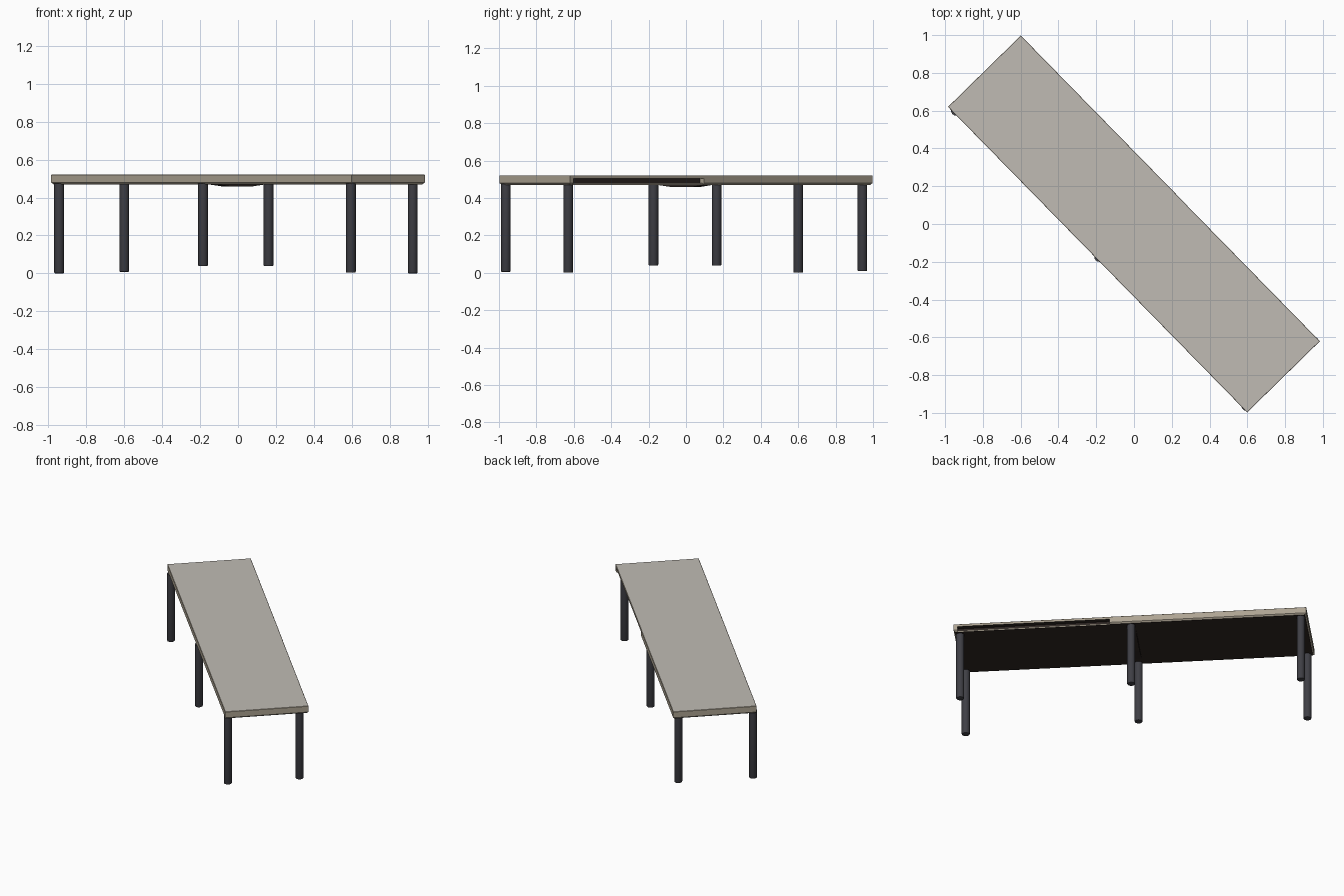
import bpy, bmesh, math
from mathutils import Matrix, Vector

default = bpy.data.objects.get("Cube")
if default:
    bpy.data.objects.remove(default, do_unlink=True)


def material(name, rgb):
    m = bpy.data.materials.new(name)
    m.use_nodes = True
    m.diffuse_color = (*rgb, 1)
    m.node_tree.nodes["Principled BSDF"].inputs["Base Color"].default_value = (*rgb, 1)
    return m


greige = material("greige laminate", (0.53, 0.50, 0.455))
tan = material("tan edging", (0.42, 0.37, 0.29))
brown = material("dark brown underside", (0.028, 0.02, 0.017))
charcoal = material("charcoal metal", (0.05, 0.05, 0.06))

TURN = Matrix.Rotation(math.radians(-45.6), 4, 'Z')
HALF_L, HALF_W = 1.132, 0.27


def add_object(name, bm, mats):
    bmesh.ops.recalc_face_normals(bm, faces=bm.faces)
    me = bpy.data.meshes.new(name)
    bm.to_mesh(me)
    bm.free()
    for m in mats:
        me.materials.append(m)
    ob = bpy.data.objects.new(name, me)
    bpy.context.collection.objects.link(ob)
    return ob


# Tabletop: stacked outlines with a long groove under one edge
def outline(inset, depth):
    a, b = HALF_L - inset, HALF_W - inset
    g0, g1 = 0.13, HALF_L - 0.025
    return [(-a, -b), (a, -b), (a, b), (g1, b), (g1, b - depth),
            (g0, b - depth), (g0, b), (-a, b)]


bm = bmesh.new()
layers = [(0.47, 0.009, 0.004), (0.479, 0, 0.012), (0.481, 0, 0.032),
          (0.503, 0, 0.032), (0.504, 0, 0.001), (0.519, 0, 0.001), (0.521, 0.002, 0.001)]
rings = [[bm.verts.new((x, y, z)) for x, y in outline(i, d)] for z, i, d in layers]
for low, high in zip(rings, rings[1:]):
    for k in range(len(low)):
        n = (k + 1) % len(low)
        bm.faces.new((low[k], low[n], high[n], high[k]))
bm.faces.new(rings[0][::-1])
bm.faces.new(rings[-1])
bmesh.ops.recalc_face_normals(bm, faces=bm.faces)
for f in bm.faces:
    c = f.calc_center_median()
    in_groove = c.x > 0.1 and HALF_W - 0.05 < c.y < HALF_W - 0.011 and 0.478 < c.z < 0.51
    if f.normal.z > 0.9 and c.z > 0.51:
        f.material_index = 0
    elif f.normal.z < -0.9 or (in_groove and abs(f.normal.x) < 0.5):
        f.material_index = 2
    else:
        f.material_index = 1
add_object("tabletop", bm, [greige, tan, brown]).matrix_world = TURN

# Shallow cross brace between the two middle legs
bm = bmesh.new()
bmesh.ops.create_cube(bm, size=1, matrix=Matrix.Translation((0, -0.01, 0.466))
                      @ Matrix.Diagonal((0.06, 0.44, 0.016, 1)))
for v in bm.verts:
    if v.co.z < 0.466:
        v.co.y *= 0.35
add_object("cross_brace", bm, [brown]).matrix_world = TURN


# Legs: round posts with softened feet
def leg(name, x, y, foot):
    bm = bmesh.new()
    top = 0.474
    bmesh.ops.create_cone(bm, cap_ends=True, segments=16, radius1=0.026, radius2=0.026,
                          depth=top - foot,
                          matrix=Matrix.Translation((x, y, (top + foot) / 2)))
    rim = [e for e in bm.edges if all(v.co.z < foot + 0.001 for v in e.verts)]
    bmesh.ops.bevel(bm, geom=rim, offset=0.006, segments=2, affect='EDGES', profile=0.5)
    ob = add_object(name, bm, [charcoal])
    bpy.ops.object.select_all(action='DESELECT')
    ob.select_set(True)
    bpy.context.view_layer.objects.active = ob
    bpy.ops.object.shade_smooth_by_angle(angle=math.radians(35))


for name, x, y, foot in [
        ("back_right_outer_leg", -0.943, 0.60, 0), ("back_right_inner_leg", -0.60, 0.943, 0.008),
        ("middle_right_leg", -0.184, -0.174, 0.038), ("middle_left_leg", 0.161, 0.164, 0.038),
        ("front_left_inner_leg", 0.595, -0.963, 0.004), ("front_left_outer_leg", 0.921, -0.63, 0)]:
    leg(name, x, y, foot)
